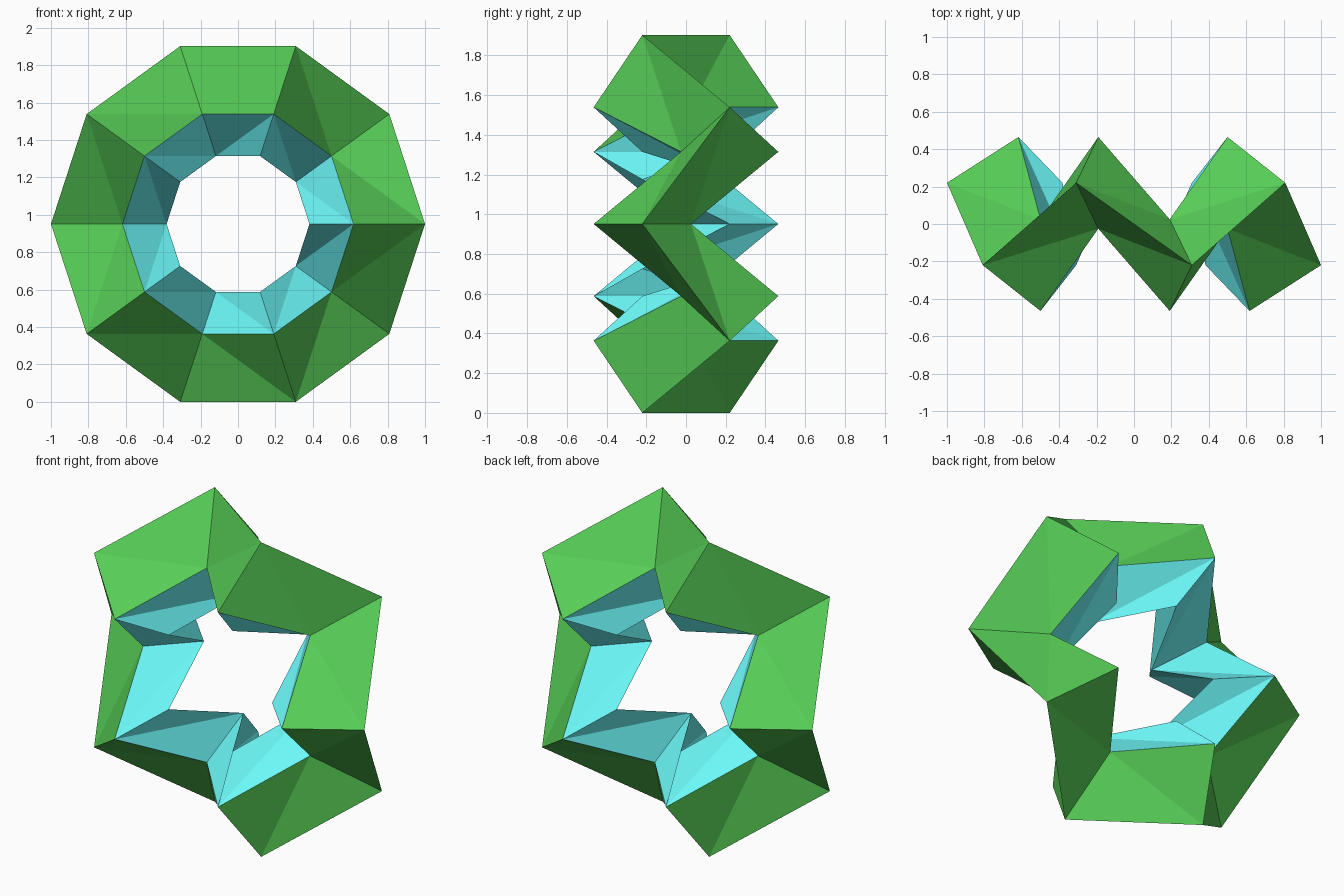
import bpy, bmesh
from math import cos, sin, pi

if "Cube" in bpy.data.objects:
    bpy.data.objects.remove(bpy.data.objects["Cube"])

SIDES = 10
CENTRE_Z = sin(2 * pi / 5)
# rhombic cross-section: (radius, y) for even stations; odd stations mirror y
# order: outer, front, inner, back
SECTION = [(1.0, -0.22), (0.618, -0.465), (0.382, -0.22), (0.618, 0.025)]


def material(name, colour):
    m = bpy.data.materials.new(name)
    m.diffuse_color = (*colour, 1)
    m.use_nodes = True
    m.node_tree.nodes["Principled BSDF"].inputs["Base Color"].default_value = m.diffuse_color
    return m


def station(k):
    """Section points at station k, mirrored front to back when k is odd."""
    pts = SECTION
    if k % 2:
        o, f, i, b = SECTION
        pts = [(r, -y) for r, y in (o, b, i, f)]
    a = 2 * pi * k / SIDES
    return [(r * cos(a), y, CENTRE_Z + r * sin(a)) for r, y in pts]


# zigzag ring, each twisted panel folded along its diagonal
bm = bmesh.new()
rings = [[bm.verts.new(p) for p in station(k)] for k in range(SIDES)]
for k in range(SIDES):
    even, odd = rings[k], rings[(k + 1) % SIDES]
    if k % 2:
        even, odd = odd, even
    for j in range(4):
        n = (j + 1) % 4
        for tri in ((even[j], odd[j], odd[n]), (even[j], odd[n], even[n])):
            face = bm.faces.new(tri)
            face.material_index = 1 if j in (1, 2) else 0   # inner panels
bmesh.ops.recalc_face_normals(bm, faces=bm.faces)

mesh = bpy.data.meshes.new("zigzag_ring")
bm.to_mesh(mesh)
bm.free()
mesh.materials.append(material("outer_green", (0.093, 0.605, 0.093)))
mesh.materials.append(material("inner_cyan", (0.153, 0.96, 0.96)))
ring = bpy.data.objects.new("zigzag_ring", mesh)
bpy.context.collection.objects.link(ring)
